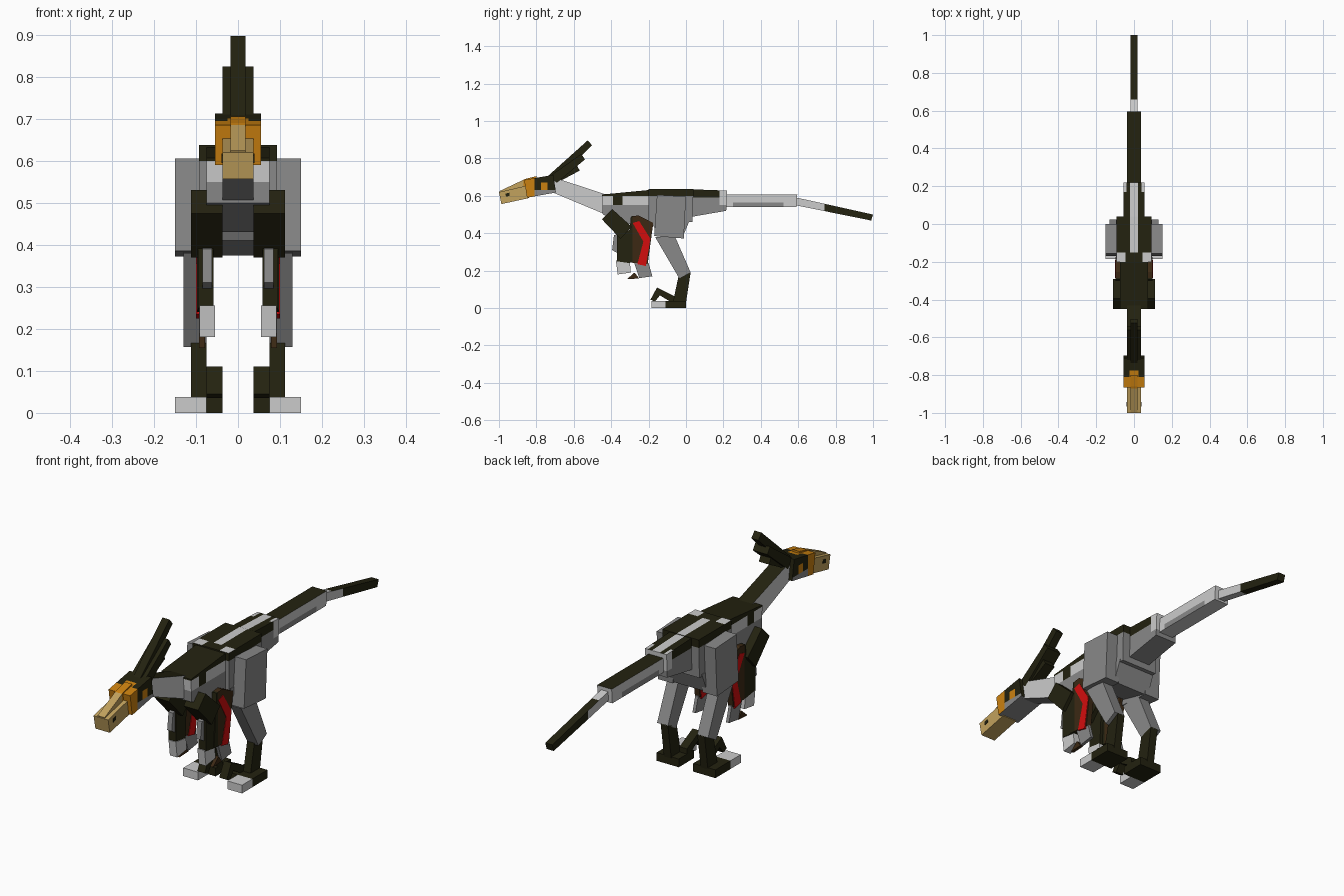
import bpy, bmesh
from mathutils import Vector

if "Cube" in bpy.data.objects:
    bpy.data.objects.remove(bpy.data.objects["Cube"], do_unlink=True)

PALETTE = {
    "dark_plumage": (0.017, 0.016, 0.005),
    "light_grey": (0.60, 0.60, 0.60),
    "mid_grey": (0.25, 0.25, 0.25),
    "beak_tan": (0.54, 0.36, 0.11),
    "orange": (0.60, 0.22, 0.005),
    "red": (0.65, 0.004, 0.004),
    "brown": (0.045, 0.022, 0.007),
}
MATS = {}
for label, rgb in PALETTE.items():
    m = bpy.data.materials.new(label)
    m.use_nodes = True
    m.diffuse_color = (*rgb, 1)
    m.node_tree.nodes["Principled BSDF"].inputs["Base Color"].default_value = (*rgb, 1)
    MATS[label] = m
DARK, LIGHT, GREY, TAN, ORANGE, RED, BROWN = PALETTE
AXES = {"x": Vector((1, 0, 0)), "y": Vector((0, 1, 0)), "z": Vector((0, 0, 1))}


def prism(name, outline, x0, x1, colour, **cuts):
    """Side outline of (y, z) points stretched from x0 to x1; colour is a name or a rule."""
    bm = bmesh.new()
    a = [bm.verts.new((x0, y, z)) for y, z in outline]
    b = [bm.verts.new((x1, y, z)) for y, z in outline]
    bm.faces.new(a)
    bm.faces.new(b[::-1])
    for i in range(len(a)):
        j = (i + 1) % len(a)
        bm.faces.new((a[i], b[i], b[j], a[j]))
    bmesh.ops.recalc_face_normals(bm, faces=bm.faces)
    for axis, values in cuts.items():
        for v in values:
            bmesh.ops.bisect_plane(bm, geom=bm.verts[:] + bm.edges[:] + bm.faces[:],
                                   plane_co=AXES[axis] * v, plane_no=AXES[axis])
    bm.normal_update()
    used = []
    for f in bm.faces:
        c = colour if isinstance(colour, str) else colour(f.calc_center_median(), f.normal)
        if c not in used:
            used.append(c)
        f.material_index = used.index(c)
    mesh = bpy.data.meshes.new(name)
    bm.to_mesh(mesh)
    bm.free()
    for c in used:
        mesh.materials.append(MATS[c])
    ob = bpy.data.objects.new(name, mesh)
    bpy.context.collection.objects.link(ob)


def centred(name, outline, half, colour, **cuts):
    prism(name, outline, -half, half, colour, **cuts)


def pair(name, outline, x0, x1, colour, **cuts):
    prism("left_" + name, outline, x0, x1, colour, **cuts)
    prism("right_" + name, outline, -x1, -x0, colour, **cuts)


# Colour rules
def neck_rule(c, n):
    return DARK if n.z > 0.5 else GREY if n.z < -0.5 else LIGHT


def chest_rule(c, n):
    if n.z > 0.5:
        return DARK
    if n.z < -0.5 or c.z < 0.55:
        return GREY
    if c.z > 0.6 or (-0.39 < c.y < -0.34 and abs(n.x) > 0.5):
        return DARK
    return LIGHT


def back_rule(c, n):
    if n.z > 0.5:
        spine = abs(c.x) < 0.02 and c.y > -0.15
        splay = abs(c.x) > 0.045 and c.y < -0.15
        return LIGHT if spine or splay else DARK
    return DARK if c.z > 0.6 else GREY


def hip_rule(c, n):
    if n.z > 0.5:
        return LIGHT if abs(c.x) < 0.02 or abs(c.x) > 0.04 and c.y > 0.17 else DARK
    if n.z < -0.5:
        return GREY
    if c.y > 0.18 and c.z > 0.55:
        return LIGHT
    return DARK if c.z > 0.59 else GREY


def tail_rule(c, n):
    if n.z > 0.5:
        return DARK
    if abs(n.x) > 0.5 and c.z < 0.565 and 0.25 < c.y < 0.52:
        return GREY
    return LIGHT


def tip_rule(c, n):
    return DARK if c.y > 0.74 or n.z > 0.5 and c.y > 0.66 else LIGHT


def head_rule(c, n):
    if n.z < -0.5:
        return GREY
    if c.y < -0.81:
        return ORANGE
    if n.z > 0.5:
        return ORANGE if abs(c.x) < 0.025 and c.y < -0.775 else DARK
    if abs(n.x) > 0.5:
        if c.z < 0.632:
            return GREY
        if -0.775 < c.y < -0.74 and c.z < 0.672:
            return ORANGE
    return DARK


# Head and beak
centred("head", [(-0.865, 0.685), (-0.71, 0.712), (-0.695, 0.618), (-0.85, 0.59)], 0.055,
        head_rule, x=[-0.025, 0.025], y=[-0.81, -0.775, -0.74], z=[0.632, 0.672])
centred("beak", [(-1.0, 0.62), (-0.85, 0.655), (-0.84, 0.588), (-0.987, 0.556)], 0.037, TAN)
centred("beak_ridge", [(-0.998, 0.625), (-0.86, 0.69), (-0.80, 0.705), (-0.80, 0.62), (-0.99, 0.59)],
        0.018, lambda c, n: ORANGE if c.y < -0.8 and c.y > -0.87 else TAN, y=[-0.87])
pair("nostril", [(-0.965, 0.612), (-0.945, 0.617), (-0.943, 0.60), (-0.963, 0.595)],
     0.036, 0.039, DARK)

# Head crest, three stepped feathers
centred("crest_long", [(-0.745, 0.70), (-0.525, 0.897), (-0.502, 0.87), (-0.70, 0.68)], 0.018, DARK)
centred("crest_middle", [(-0.735, 0.70), (-0.56, 0.824), (-0.54, 0.795), (-0.69, 0.67)], 0.037, DARK)
centred("crest_short", [(-0.72, 0.70), (-0.585, 0.765), (-0.568, 0.735), (-0.69, 0.67)], 0.026, DARK)

# Neck, trunk and tail
centred("neck", [(-0.72, 0.703), (-0.43, 0.608), (-0.43, 0.50), (-0.71, 0.617)], 0.037, neck_rule)
centred("chest", [(-0.45, 0.607), (-0.19, 0.632), (-0.19, 0.43), (-0.25, 0.43), (-0.445, 0.50)],
        0.075, chest_rule, y=[-0.39, -0.34], z=[0.55, 0.6])
centred("body", [(-0.2, 0.637), (0.04, 0.637), (0.035, 0.46), (-0.2, 0.46)], 0.093,
        back_rule, x=[-0.045, -0.02, 0.02, 0.045], y=[-0.15], z=[0.6])
centred("pelvis", [(-0.19, 0.47), (-0.16, 0.41), (-0.02, 0.375), (0.02, 0.47)], 0.095, GREY)
centred("hips", [(0.03, 0.635), (0.22, 0.628), (0.215, 0.52), (0.03, 0.488)], 0.055,
        hip_rule, x=[-0.04, -0.02, 0.02, 0.04], y=[0.17, 0.18], z=[0.55, 0.59])
centred("tail_base", [(0.2, 0.607), (0.595, 0.607), (0.59, 0.54), (0.2, 0.54)], 0.037,
        tail_rule, y=[0.25, 0.52], z=[0.565])
centred("tail_tip", [(0.585, 0.592), (1.0, 0.5), (0.99, 0.468), (0.585, 0.55)], 0.018,
        tip_rule, y=[0.66, 0.74])

# Legs and feet
pair("thigh", [(-0.155, 0.605), (0.0, 0.597), (-0.012, 0.372), (-0.17, 0.385)], 0.075, 0.15, GREY)
pair("shin", [(-0.165, 0.38), (-0.06, 0.385), (0.025, 0.19), (-0.035, 0.157)], 0.075, 0.13, GREY)
pair("ankle", [(-0.04, 0.17), (0.025, 0.192), (0.0, 0.03), (-0.07, 0.03)], 0.075, 0.112, DARK)
pair("foot", [(-0.11, 0.038), (0.0, 0.038), (0.0, 0.0), (-0.11, 0.0)], 0.037, 0.15,
     DARK)
pair("toe", [(-0.185, 0.038), (-0.11, 0.038), (-0.11, 0.0), (-0.185, 0.0)], 0.075, 0.15, LIGHT)
pair("raised_claw", [(-0.155, 0.11), (-0.06, 0.062), (-0.06, 0.02), (-0.14, 0.068),
                     (-0.165, 0.035), (-0.19, 0.045)], 0.037, 0.075, DARK)

# Arms and wing feathers
pair("upper_arm", [(-0.45, 0.475), (-0.395, 0.53), (-0.29, 0.435), (-0.35, 0.37)], 0.037, 0.112, DARK)
pair("forearm", [(-0.37, 0.40), (-0.29, 0.42), (-0.30, 0.24), (-0.37, 0.25)], 0.058, 0.095, DARK)
pair("forearm_feather", [(-0.385, 0.39), (-0.34, 0.40), (-0.36, 0.29), (-0.395, 0.31)], 0.062, 0.085, GREY)
pair("hand", [(-0.375, 0.255), (-0.30, 0.245), (-0.295, 0.19), (-0.365, 0.18)], 0.055, 0.092, LIGHT)
pair("wing", [(-0.295, 0.49), (-0.255, 0.495), (-0.175, 0.455), (-0.205, 0.235), (-0.315, 0.245)],
     0.072, 0.098, lambda c, n: DARK if c.y < -0.285 else BROWN, y=[-0.285])
pair("wing_stripe", [(-0.285, 0.455), (-0.25, 0.465), (-0.19, 0.37), (-0.215, 0.225),
                     (-0.26, 0.235), (-0.228, 0.355)], 0.0697, 0.1, RED)
pair("wing_lower_feather", [(-0.28, 0.25), (-0.2, 0.24), (-0.18, 0.17), (-0.25, 0.16)], 0.078, 0.093, GREY)
pair("wing_tip_feather", [(-0.315, 0.155), (-0.275, 0.19), (-0.25, 0.158)], 0.078, 0.093, BROWN)
